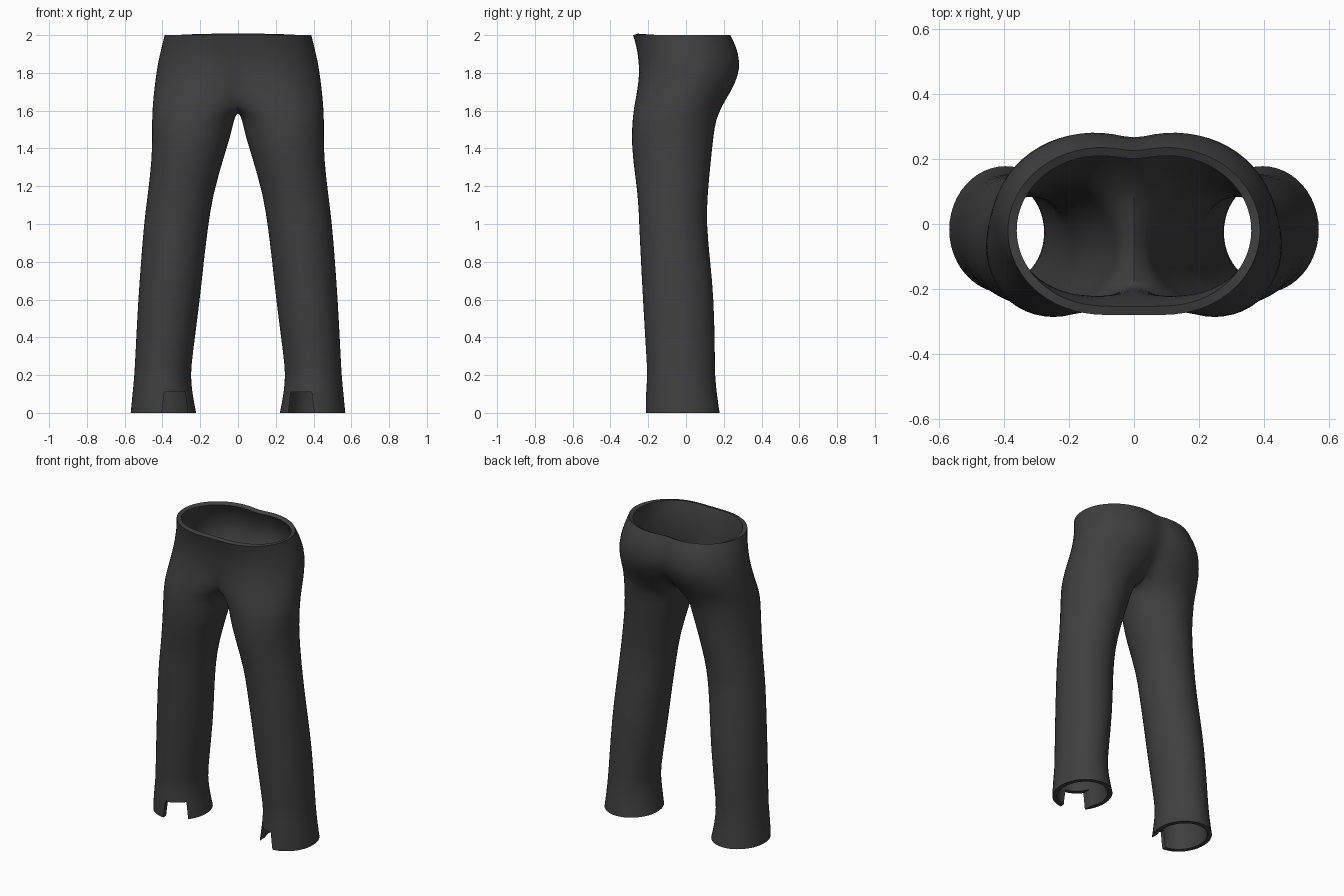
import bpy, bmesh
from math import cos, sin, acos, pi, radians

cube = bpy.data.objects.get("Cube")
if cube:
    bpy.data.objects.remove(cube, do_unlink=True)

OUTER, INNER = 18, 6          # ring segments outside the leg, and between the legs

cloth = bpy.data.materials.new("charcoal cloth")
cloth.use_nodes = True
cloth.diffuse_color = (0.05, 0.05, 0.05, 1)
cloth.node_tree.nodes["Principled BSDF"].inputs["Base Color"].default_value = (0.05, 0.05, 0.05, 1)

# Leg sections: height, inner x, outer x, front y, back y
legs = [
    (0.00, 0.22, 0.57, -0.215, 0.18),
    (0.10, 0.24, 0.56, -0.215, 0.165),
    (0.20, 0.25, 0.55, -0.205, 0.155),
    (0.30, 0.24, 0.545, -0.212, 0.155),
    (0.60, 0.20, 0.53, -0.23, 0.15),
    (0.80, 0.18, 0.515, -0.24, 0.13),
    (1.00, 0.155, 0.50, -0.25, 0.11),
    (1.15, 0.132, 0.48, -0.255, 0.115),
    (1.35, 0.075, 0.457, -0.285, 0.135),
    (1.47, 0.036, 0.457, -0.29, 0.148),
    (1.55, 0.02, 0.457, -0.285, 0.16),
]
# Hip sections: height, outer x, lobe centre x, front y, back y, front dip
hips = [
    (1.62, 0.455, 0.19, -0.278, 0.19, 1.0),
    (1.70, 0.447, 0.16, -0.262, 0.24, 0.9),
    (1.78, 0.437, 0.135, -0.25, 0.278, 0.5),
    (1.86, 0.425, 0.12, -0.25, 0.288, 0.2),
    (1.94, 0.405, 0.11, -0.262, 0.268, 0.0),
    (2.00, 0.39, 0.10, -0.28, 0.237, 0.0),
]


def leg_ring(z, inner, outer, front, back):
    cx, rx = (inner + outer) / 2, (outer - inner) / 2
    cy, ry = (front + back) / 2, (back - front) / 2
    n = OUTER + INNER
    angles = [-0.75 * pi + 2 * pi * i / n for i in range(n)]
    return [(cx + rx * cos(a), cy + ry * sin(a), z) for a in angles]


def hip_ring(z, outer, cx, front, back, dip):
    rx, cy, ry = outer - cx, (front + back) / 2, (back - front) / 2
    end = acos(-cx / rx)
    points = []
    for i in range(OUTER + 1):
        a = end * (2 * i / OUTER - 1)
        s = sin(a)
        if a < -pi / 2:
            s = -1 + (1 + s) * dip
        x = 0 if i in (0, OUTER) else cx + rx * cos(a)
        points.append((x, cy + ry * s, z))
    return points


# Left half: leg tube, saddle seam on the centre plane, then open hip arcs
bm = bmesh.new()
rings = [[bm.verts.new(p) for p in leg_ring(*row)] for row in legs]
saddle = hip_ring(*hips[0])
first, last = saddle[0][1], saddle[-1][1]
saddle[0], saddle[-1] = (0, first, 1.65), (0, last, 1.65)
for i in range(1, INNER):
    t = i / INNER
    saddle.append((0, last + (first - last) * t, 1.65 - 0.045 * sin(pi * t) ** 0.7))
rings.append([bm.verts.new(p) for p in saddle])
rings += [[bm.verts.new(p) for p in hip_ring(*row)] for row in hips[1:]]
for low, high in zip(rings, rings[1:]):
    n = len(low)
    steps = n if len(high) == n else OUTER
    if len(high) <= OUTER + 1:
        steps = OUTER
    for i in range(steps):
        j = (i + 1) % n
        bm.faces.new((low[i], low[j], high[j], high[i]))
mesh = bpy.data.meshes.new("trousers")
bm.to_mesh(mesh)
bm.free()
mesh.materials.append(cloth)
trousers = bpy.data.objects.new("trousers", mesh)
bpy.context.collection.objects.link(trousers)

# Tapered wedge that notches the front of each hem
bm = bmesh.new()
outline = [(0.26, -0.05), (0.41, -0.05), (0.39, 0.11), (0.28, 0.11)]
near = [bm.verts.new((x, -0.4, z)) for x, z in outline]
far = [bm.verts.new((x, -0.07, z)) for x, z in outline]
bm.faces.new(near)
bm.faces.new(far[::-1])
for i in range(4):
    j = (i + 1) % 4
    bm.faces.new((near[j], near[i], far[i], far[j]))
bmesh.ops.recalc_face_normals(bm, faces=bm.faces)
cut_mesh = bpy.data.meshes.new("hem_notch_cutter")
bm.to_mesh(cut_mesh)
bm.free()
cut_mesh.materials.append(cloth)
cutter = bpy.data.objects.new("hem_notch_cutter", cut_mesh)
bpy.context.collection.objects.link(cutter)
cutter.modifiers.new("mirror", 'MIRROR')
cutter.hide_render = True

# Mirror, smooth, give the cloth thickness and cut the hems
mirror = trousers.modifiers.new("mirror", 'MIRROR')
mirror.use_clip = True
trousers.modifiers.new("smooth", 'SUBSURF').levels = 1
shell = trousers.modifiers.new("thickness", 'SOLIDIFY')
shell.thickness, shell.offset = 0.028, -1
notch = trousers.modifiers.new("notch", 'BOOLEAN')
notch.operation, notch.object, notch.solver = 'DIFFERENCE', cutter, 'EXACT'

bpy.context.view_layer.objects.active = trousers
trousers.select_set(True)
for name in [m.name for m in trousers.modifiers]:
    bpy.ops.object.modifier_apply(modifier=name)
bpy.data.objects.remove(cutter, do_unlink=True)

# Level the hems and shade
for v in trousers.data.vertices:
    v.co.z = max(0, v.co.z)
bpy.ops.object.shade_smooth_by_angle(angle=radians(40))
